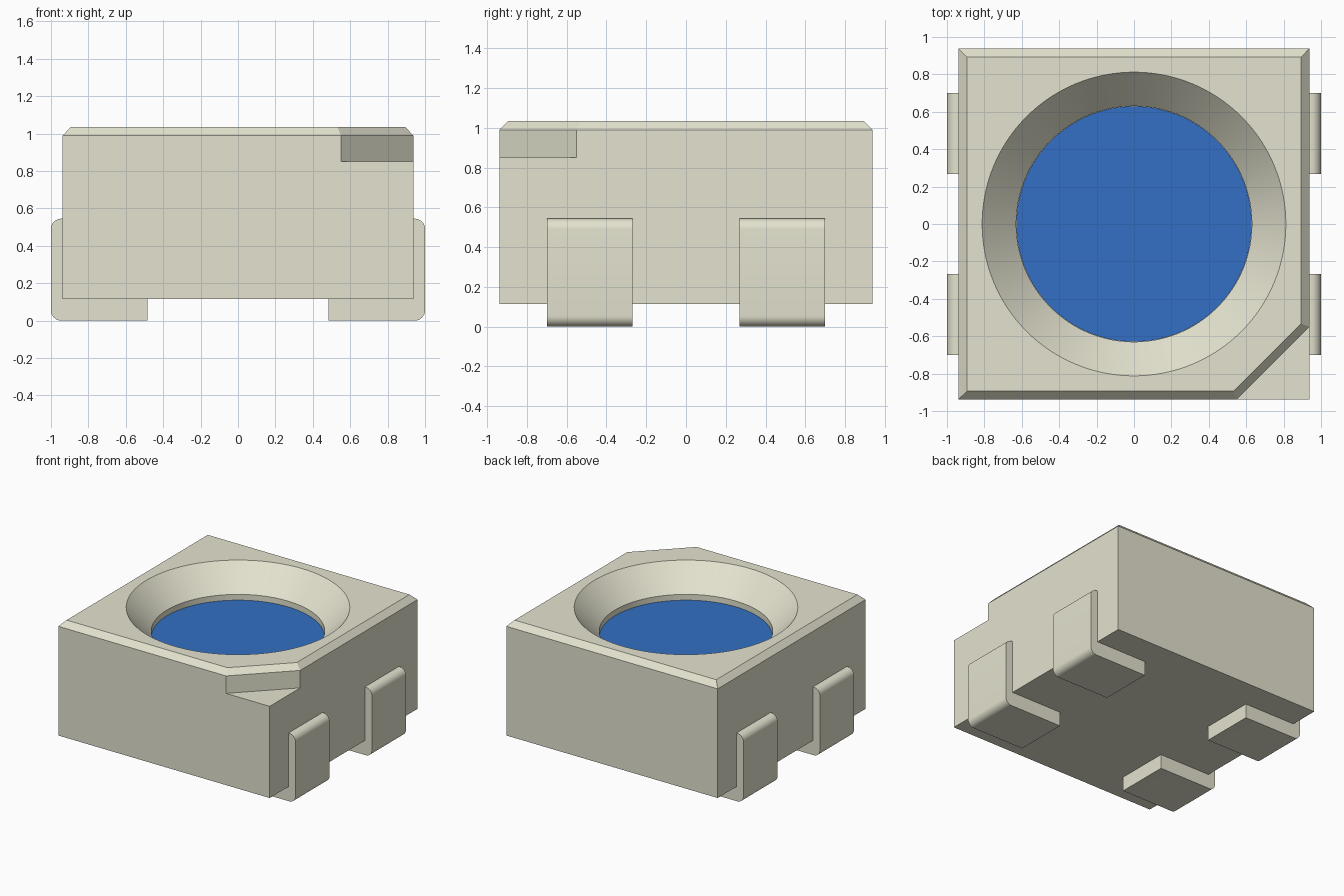
import bpy, bmesh, math

if "Cube" in bpy.data.objects:
    bpy.data.objects.remove(bpy.data.objects["Cube"], do_unlink=True)


def material(name, srgb):
    lin = [c / 12.92 if c <= 0.04045 else ((c + 0.055) / 1.055) ** 2.4 for c in srgb]
    m = bpy.data.materials.new(name)
    m.use_nodes = True
    m.diffuse_color = (*lin, 1)
    m.node_tree.nodes["Principled BSDF"].inputs["Base Color"].default_value = (*lin, 1)
    return m


CREAM = material("cream plastic", (0.895, 0.891, 0.813))
BLUE = material("blue lens", (0.2, 0.44, 0.77))


def make_object(name, bm, mat):
    bmesh.ops.recalc_face_normals(bm, faces=bm.faces)
    mesh = bpy.data.meshes.new(name)
    bm.to_mesh(mesh)
    bm.free()
    ob = bpy.data.objects.new(name, mesh)
    bpy.context.collection.objects.link(ob)
    mesh.materials.append(mat)
    return ob


def smooth(ob):
    bpy.ops.object.select_all(action="DESELECT")
    ob.select_set(True)
    bpy.context.view_layer.objects.active = ob
    bpy.ops.object.shade_smooth_by_angle(angle=math.radians(25))


def loft(bm, rings):
    """Skin equal-length rings of points and cap both ends."""
    vs = [[bm.verts.new(p) for p in r] for r in rings]
    n = len(vs[0])
    for a, b in zip(vs, vs[1:]):
        for i in range(n):
            j = (i + 1) % n
            bm.faces.new((a[i], a[j], b[j], b[i]))
    bm.faces.new(vs[0][::-1])
    bm.faces.new(vs[-1])
    return vs


def circle(r, z, n=128):
    return [(r * math.cos(2 * math.pi * i / n), r * math.sin(2 * math.pi * i / n), z)
            for i in range(n)]


# Housing: five-sided block with a chamfered top and a stepped corner
HALF, CUT, BASE, STEP, TOP = 0.937, 0.55, 0.115, 0.85, 1.035


def outline(z, d=0.0):
    h = HALF - d
    c = HALF + CUT - d * math.sqrt(2) - h
    return [(-h, -h, z), (c, -h, z), (h, -c, z), (h, h, z), (-h, h, z)]


bm = bmesh.new()
v = loft(bm, [outline(BASE), outline(STEP), outline(0.99), outline(TOP, 0.043)])
low, high = v[0], v[1]
bm.faces.remove(bm.faces.get((low[1], low[2], high[2], high[1])))
c0 = bm.verts.new((HALF, -HALF, BASE))
c1 = bm.verts.new((HALF, -HALF, STEP))
for f in ((low[1], low[2], c0), (high[1], c1, high[2]),
          (low[1], c0, c1, high[1]), (c0, low[2], high[2], c1)):
    bm.faces.new(f)
bmesh.ops.recalc_face_normals(bm, faces=bm.faces)
bmesh.ops.dissolve_limit(bm, angle_limit=0.01, verts=bm.verts, edges=bm.edges)
housing = make_object("housing", bm, CREAM)

# Reflector cup: a cone over a short straight wall, cut from the housing
FLOOR, WALL = 0.79, 0.845
slope = (0.812 - 0.63) / (TOP - WALL)
bm = bmesh.new()
loft(bm, [circle(0.63, FLOOR), circle(0.63, WALL),
          circle(0.812 + slope * 0.05, TOP + 0.05)])
cutter = make_object("cup_cutter", bm, CREAM)
cut = housing.modifiers.new("cup", "BOOLEAN")
cut.operation = "DIFFERENCE"
cut.solver = "EXACT"
cut.object = cutter
bpy.context.view_layer.objects.active = housing
bpy.ops.object.modifier_apply(modifier=cut.name)
bpy.data.objects.remove(cutter, do_unlink=True)
smooth(housing)

# Lens: thin disc on the floor of the cup
bm = bmesh.new()
loft(bm, [circle(0.629, FLOOR), circle(0.629, FLOOR + 0.009)])
smooth(make_object("lens", bm, BLUE))

# Terminals: L-shaped strips with rounded outer bends
R = 0.055


def arc(cx, cz, start):
    return [(cx + R * math.cos(start + math.pi / 2 * i / 8),
             cz + R * math.sin(start + math.pi / 2 * i / 8)) for i in range(9)]


profile = ([(0.483, 0.0)] + arc(1 - R, R, -math.pi / 2) + arc(1 - R, 0.545 - R, 0)
           + [(HALF, 0.545), (HALF, BASE), (0.483, BASE)])

for side, sx in (("left", 1), ("right", -1)):
    for end, sy in (("front", -1), ("back", 1)):
        bm = bmesh.new()
        loft(bm, [[(sx * x, sy * y, z) for x, z in profile] for y in (0.268, 0.7)])
        smooth(make_object(f"{side}_{end}_terminal", bm, CREAM))
